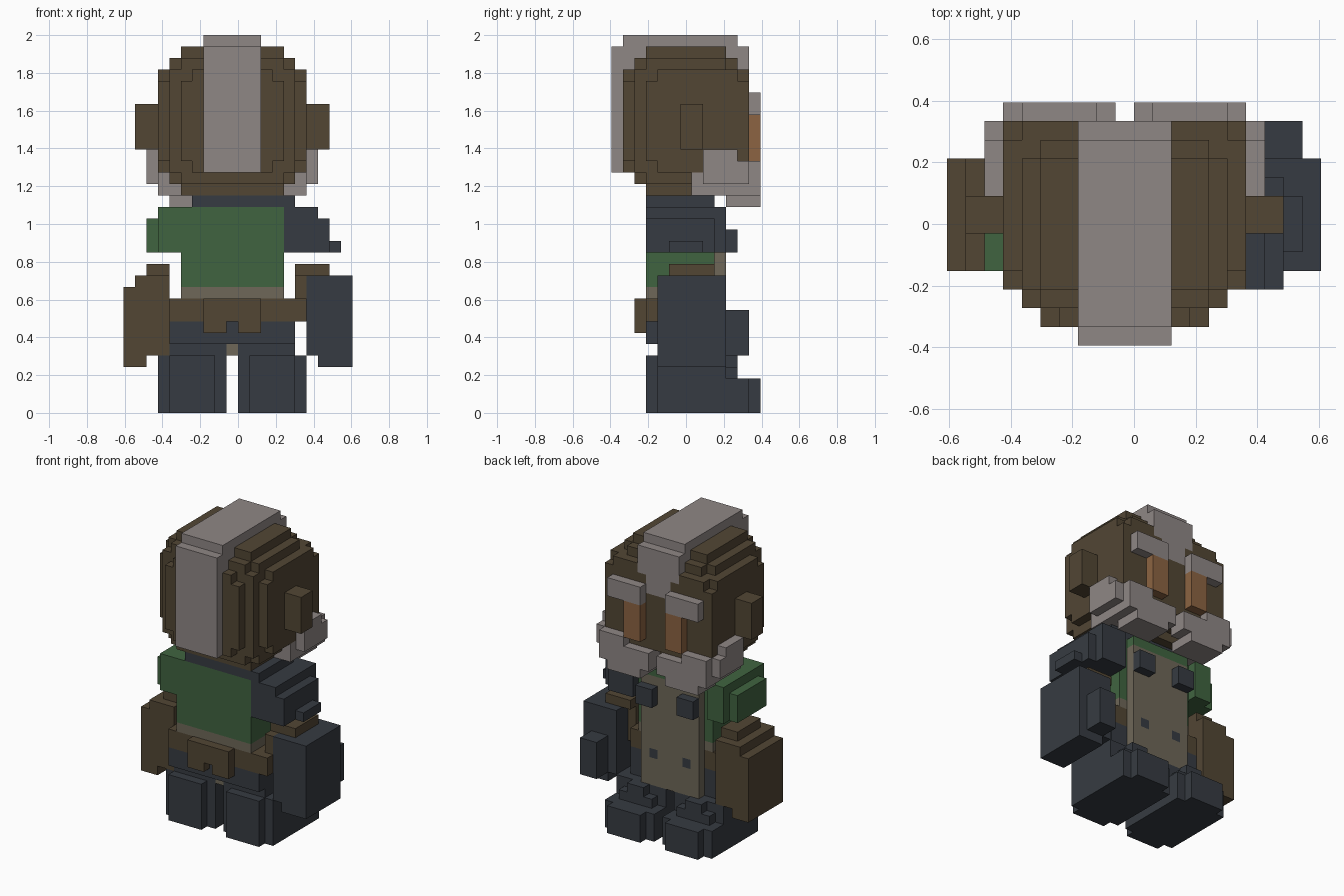
import bpy
import bmesh
import math
from mathutils import Vector

if "Cube" in bpy.data.objects:
    bpy.data.objects.remove(bpy.data.objects["Cube"], do_unlink=True)

UNIT = 2 / 33                       # edge of one block
COLOURS = {
    "pale grey hair": (.275, .242, .235),
    "dark brown": (.084, .061, .034),
    "green cloth": (.051, .127, .051),
    "navy cloth": (.037, .044, .054),
    "tan cloth": (.156, .136, .098),
    "orange": (.262, .127, .054),
}
materials = {}
for label, rgb in COLOURS.items():
    mat = bpy.data.materials.new(label)
    mat.use_nodes = True
    mat.diffuse_color = (*rgb, 1)
    shader = mat.node_tree.nodes["Principled BSDF"]
    shader.inputs["Base Color"].default_value = (*rgb, 1)
    shader.inputs["Roughness"].default_value = .9
    materials[label] = mat

blocks = {}                         # block position -> part name
part_colour = {}


def part(name, colour, *boxes, mirror=False):
    """Fill boxes (x range, y range, z range) in block units; later parts win."""
    part_colour[name] = colour
    for xs, ys, zs in boxes:
        sides = [xs]
        if mirror:
            sides.append((-1 - xs[1], -1 - xs[0]))
        for x0, x1 in sides:
            for x in range(x0, x1):
                for y in range(*ys):
                    for z in range(*zs):
                        blocks[x, y, z] = name


def build_parts():
    """Skin every part with its exposed block faces and merge flat areas."""
    meshes = {name: bmesh.new() for name in part_colour}
    for pos, name in blocks.items():
        bm = meshes[name]
        for axis in range(3):
            for sign in (-1, 1):
                normal = Vector((0, 0, 0))
                normal[axis] = sign
                if tuple(int(p + n) for p, n in zip(pos, normal)) in blocks:
                    continue
                u, v = Vector((0, 0, 0)), Vector((0, 0, 0))
                u[(axis + 1) % 3] = v[(axis + 2) % 3] = .5
                if sign < 0:
                    u, v = v, u
                mid = Vector(pos) + Vector((.5, .5 - 6.5, .5)) + normal / 2
                corners = (mid - u - v, mid + u - v, mid + u + v, mid - u + v)
                bm.faces.new([bm.verts.new(c * UNIT) for c in corners])
    for name, bm in meshes.items():
        bmesh.ops.remove_doubles(bm, verts=bm.verts, dist=UNIT / 100)
        bmesh.ops.dissolve_limit(bm, angle_limit=math.radians(1),
                                 verts=bm.verts, edges=bm.edges)
        mesh = bpy.data.meshes.new(name)
        bm.to_mesh(mesh)
        bm.free()
        mesh.materials.append(materials[part_colour[name]])
        bpy.context.collection.objects.link(bpy.data.objects.new(name, mesh))


# Legs and feet
part("legs", "navy cloth",
     ((0, 6), (4, 10), (0, 5)),
     ((1, 5), (3, 10), (0, 5)),
     ((0, 6), (4, 12), (0, 3)),
     ((1, 5), (10, 13), (0, 3)),
     ((1, 5), (10, 11), (3, 4)),
     ((2, 4), (10, 11), (4, 5)), mirror=True)

# Torso
part("tunic", "tan cloth",
     ((-5, 4), (3, 9), (8, 12)),
     ((-4, 3), (4, 10), (5, 17)))
part("hips", "navy cloth",
     ((-6, 5), (3, 9), (6, 8)),
     ((0, 5), (4, 9), (5, 6)),
     ((-6, -1), (4, 9), (5, 6)))
part("vest", "green cloth",
     ((-5, 4), (3, 9), (11, 18)),
     ((-4, 3), (9, 10), (17, 18)))
part("collar", "navy cloth", ((-4, 4), (3, 9), (18, 19)))
part("buttons", "navy cloth", ((1, 2), (9, 10), (8, 9)), mirror=True)
part("clasps", "navy cloth", ((1, 3), (10, 11), (14, 16)), mirror=True)

# Belt with a knot and two tails
part("belt", "dark brown",
     ((-6, 5), (3, 9), (8, 10)),
     ((3, 6), (3, 8), (8, 10)),
     ((-3, 2), (2, 3), (8, 10)),
     ((-3, -1), (2, 3), (7, 8)),
     ((0, 2), (2, 3), (7, 8)))

# Right arm
part("right_sleeve", "green cloth",
     ((-7, -5), (3, 10), (14, 18)),
     ((-8, -7), (4, 9), (14, 17)))
part("right_gauntlet", "dark brown",
     ((-8, -6), (5, 9), (12, 13)),
     ((-9, -6), (4, 10), (5, 12)),
     ((-10, -8), (4, 10), (4, 11)))

# Left arm
part("left_sleeve", "navy cloth",
     ((4, 7), (3, 10), (14, 18)),
     ((4, 5), (3, 9), (18, 19)),
     ((7, 8), (3, 9), (14, 17)),
     ((8, 9), (5, 8), (14, 15)))
part("left_gauntlet", "navy cloth",
     ((6, 10), (4, 10), (5, 12)),
     ((7, 10), (4, 10), (4, 5)),
     ((7, 9), (10, 12), (5, 9)))
part("left_cuff", "dark brown",
     ((5, 8), (5, 9), (12, 13)),
     ((5, 6), (4, 8), (9, 12)))

# Head, rounded in steps
part("head", "dark brown",
     ((-4, 3), (1, 12), (21, 30)),
     ((-5, 4), (1, 12), (22, 29)),
     ((-6, 5), (2, 12), (21, 30)),
     ((-5, 4), (2, 11), (20, 31)),
     ((-6, 5), (3, 10), (20, 31)),
     ((-7, 6), (3, 12), (22, 29)),
     ((-7, 6), (4, 11), (21, 30)),
     ((-5, 4), (3, 10), (19, 32)))
part("ears", "dark brown", ((6, 8), (6, 8), (23, 27)), mirror=True)
part("eyes", "orange", ((1, 3), (12, 13), (22, 26)), mirror=True)

# Hair
part("crest", "pale grey hair",
     ((-3, 2), (0, 2), (21, 32)),
     ((-3, 2), (1, 11), (31, 33)),
     ((-3, 2), (10, 12), (29, 32)),
     ((-2, 1), (11, 12), (27, 29)))
part("brows", "pale grey hair", ((1, 5), (12, 13), (26, 28)), mirror=True)
part("moustache", "pale grey hair",
     ((6, 7), (8, 11), (20, 23)),
     ((6, 7), (11, 12), (20, 22)),
     ((4, 6), (7, 12), (19, 21)),
     ((3, 6), (11, 13), (19, 22)),
     ((0, 4), (11, 13), (19, 21)),
     ((1, 5), (10, 13), (18, 19)), mirror=True)

build_parts()
